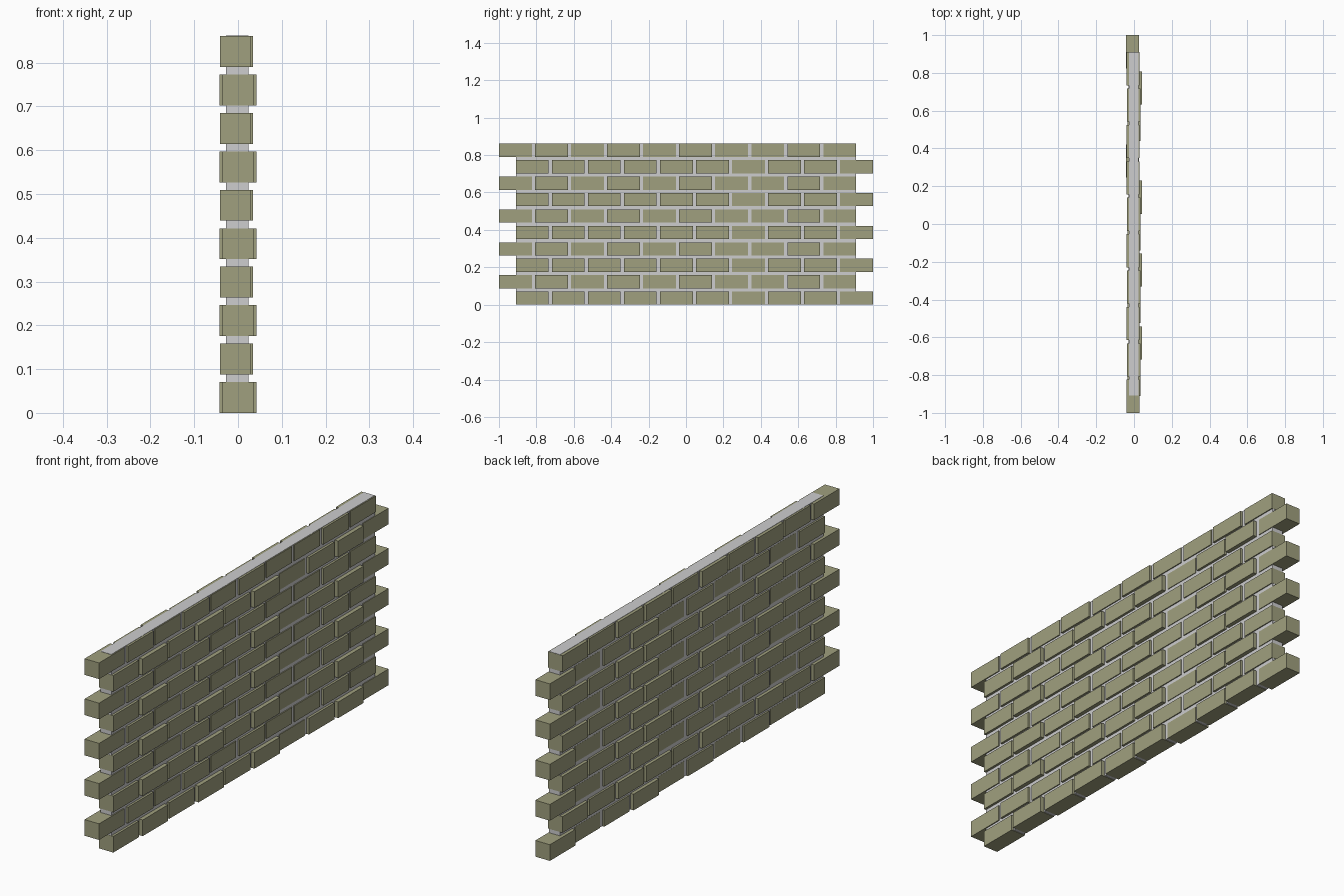
import bpy

if "Cube" in bpy.data.objects:
    bpy.data.objects.remove(bpy.data.objects["Cube"])

PITCH_Y, LENGTH = 0.1927, 0.1755   # brick spacing and size along the wall
PITCH_Z, HEIGHT = 0.0878, 0.0705   # course spacing and brick height
DEPTH = 0.070


def material(name, colour):
    m = bpy.data.materials.new(name)
    m.diffuse_color = (*colour, 1)
    m.use_nodes = True
    m.node_tree.nodes["Principled BSDF"].inputs["Base Color"].default_value = m.diffuse_color
    return m


brick_mat = material("olive brick", (0.35, 0.35, 0.21))
mortar_mat = material("pale mortar", (0.61, 0.61, 0.62))


def box(name, x0, x1, y0, y1, z0, z1, mat):
    bpy.ops.mesh.primitive_cube_add(size=1)
    o = bpy.context.object
    o.name = name
    o.location = ((x0 + x1) / 2, (y0 + y1) / 2, (z0 + z1) / 2)
    o.scale = (x1 - x0, y1 - y0, z1 - z0)
    o.data.materials.append(mat)
    return o


# Mortar core, a hair proud of the top course
box("mortar_core", -0.0275, 0.0245, -0.909, 0.909, 0.002, 0.862, mortar_mat)

# Staggered courses; each brick is nudged in or out of the wall
out_bricks, in_bricks = {1, 3, 5, 8}, {6, 9}
for row in range(10):
    odd = row % 2
    start = -1.0 if odd else -0.91
    z = row * PITCH_Z
    for i in range(10):
        if odd:
            x = -0.001 if i in out_bricks else -0.006
        else:
            x = 0.007 if i in out_bricks else -0.0075 if i in in_bricks else 0.0
        y = start + i * PITCH_Y
        box(f"brick_{row}_{i}", x - DEPTH / 2, x + DEPTH / 2,
            y, y + LENGTH, z, z + HEIGHT, brick_mat)
